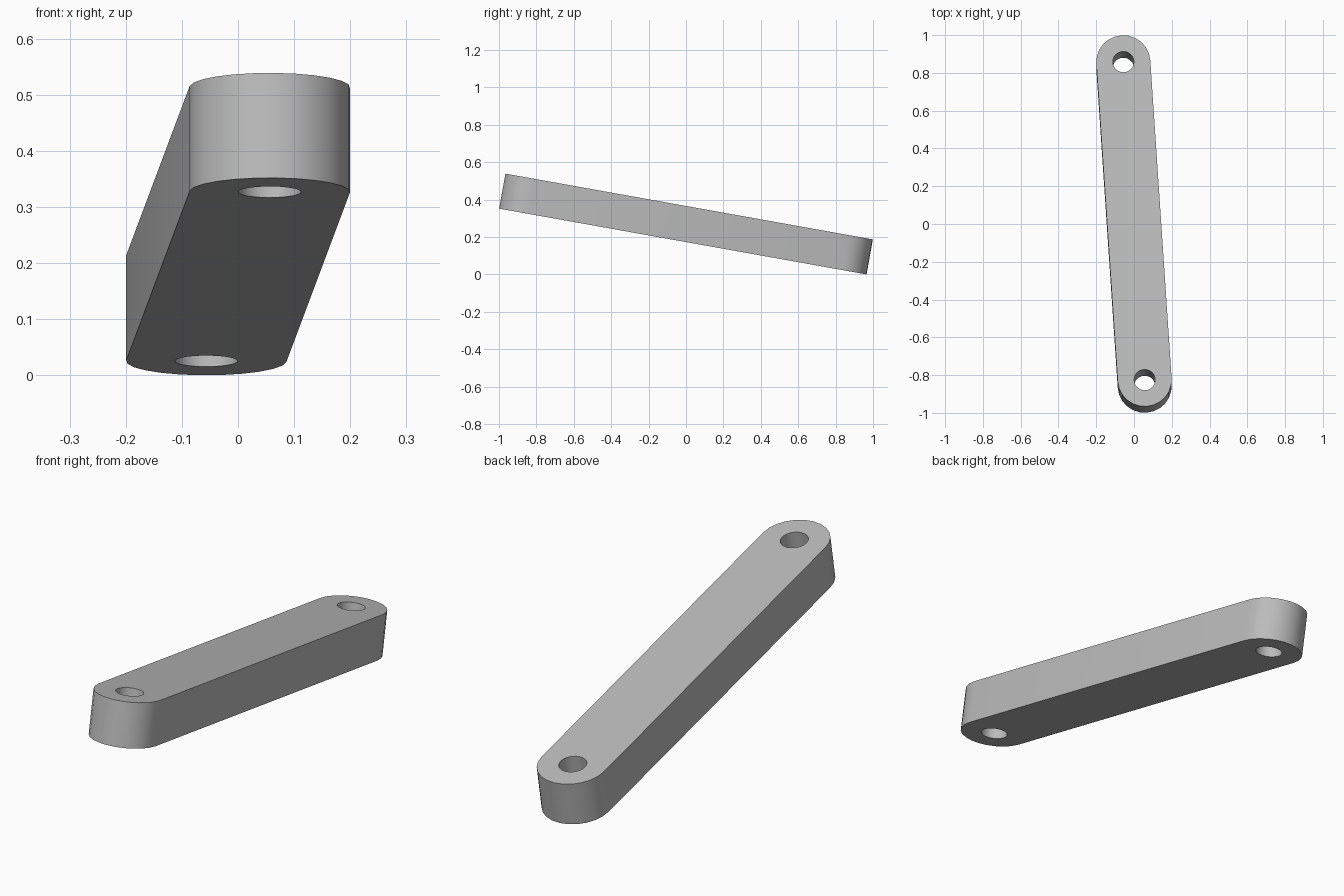
import bpy, bmesh, math
from mathutils import Matrix, Vector

cube = bpy.data.objects.get("Cube")
if cube:
    bpy.data.objects.remove(cube, do_unlink=True)

RADIUS, HOLE, THICK, SPAN = 0.143, 0.056, 0.19, 1.714
YAW, PITCH, STEPS = math.radians(3.78), math.radians(-10.15), 12

# Matte grey metal
grey = bpy.data.materials.new("grey")
grey.diffuse_color = (0.5, 0.5, 0.5, 1)
grey.use_nodes = True
grey.node_tree.nodes["Principled BSDF"].inputs["Base Color"].default_value = (0.5, 0.5, 0.5, 1)


def arc(centre_y, radius, start, count):
    """Points stepping counter-clockwise around a centre on the bar's axis."""
    return [Vector((radius * math.cos(start + i * math.pi / STEPS),
                    centre_y + radius * math.sin(start + i * math.pi / STEPS), 0))
            for i in range(count)]


def prism(name, outline, depth):
    """Closed prism from an outline, centred on z = 0."""
    bm = bmesh.new()
    base = bm.faces.new([bm.verts.new(p - Vector((0, 0, depth / 2))) for p in outline])
    top = bmesh.ops.extrude_face_region(bm, geom=[base])["geom"]
    bmesh.ops.translate(bm, vec=(0, 0, depth),
                        verts=[v for v in top if isinstance(v, bmesh.types.BMVert)])
    bmesh.ops.recalc_face_normals(bm, faces=bm.faces)
    mesh = bpy.data.meshes.new(name)
    bm.to_mesh(mesh)
    bm.free()
    mesh.materials.append(grey)
    obj = bpy.data.objects.new(name, mesh)
    bpy.context.collection.objects.link(obj)
    return obj


# Round-ended bar
bar = prism("link_bar", arc(SPAN / 2, RADIUS, 0, STEPS + 1)
            + arc(-SPAN / 2, RADIUS, math.pi, STEPS + 1), THICK)

# Pin hole through each end
bpy.context.view_layer.objects.active = bar
bar.select_set(True)
for side in (1, -1):
    cutter = prism("hole_cutter", arc(side * SPAN / 2, HOLE, 0, 2 * STEPS), THICK * 2)
    cutter.hide_render = True
    cut = bar.modifiers.new("pin_hole", "BOOLEAN")
    cut.operation, cut.solver, cut.object = "DIFFERENCE", "EXACT", cutter
    bpy.ops.object.modifier_apply(modifier=cut.name)
    bpy.data.objects.remove(cutter, do_unlink=True)

# Swing the bar sideways, tilt its front end up and stand it on the floor
bar.data.transform(Matrix.Rotation(PITCH, 4, "X") @ Matrix.Rotation(YAW, 4, "Z"))
low = min(v.co.z for v in bar.data.vertices)
bar.data.transform(Matrix.Translation((0, 0, -low)))

bpy.ops.object.select_all(action="DESELECT")
bar.select_set(True)
bpy.ops.object.shade_smooth_by_angle(angle=math.radians(30))
